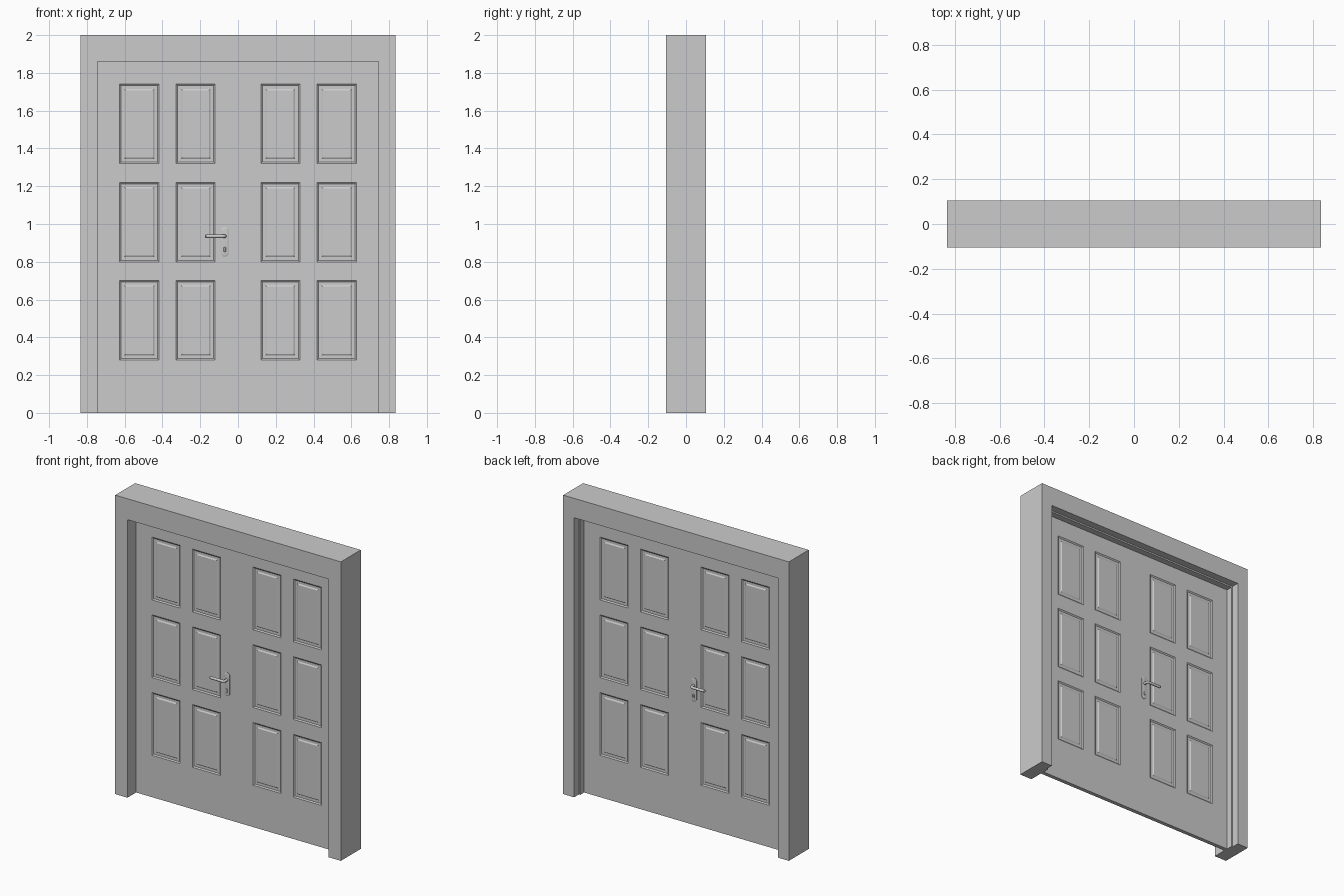
import bpy, bmesh, math

if "Cube" in bpy.data.objects:
    bpy.data.objects.remove(bpy.data.objects["Cube"])

T = 0.013            # half thickness of the door slab


def finish(name, bm, smooth=False):
    bmesh.ops.recalc_face_normals(bm, faces=bm.faces[:])
    me = bpy.data.meshes.new(name)
    bm.to_mesh(me)
    bm.free()
    ob = bpy.data.objects.new(name, me)
    bpy.context.collection.objects.link(ob)
    if smooth:
        bpy.ops.object.select_all(action='DESELECT')
        ob.select_set(True)
        bpy.context.view_layer.objects.active = ob
        bpy.ops.object.shade_smooth_by_angle(angle=math.radians(35))
    return ob


# Frame: rebated section swept round both jambs and the head, mitred corners
section = [(0.835, 2.0, -0.105), (0.745, 1.86, -0.105), (0.745, 1.86, 0.055),
           (0.755, 1.87, 0.055), (0.755, 1.87, 0.105), (0.835, 2.0, 0.105)]
bm = bmesh.new()
rings = [[bm.verts.new((sx * w, y, top * h)) for w, h, y in section]
         for sx, top in ((-1, 0), (-1, 1), (1, 1), (1, 0))]
n = len(section)
for a, b in zip(rings, rings[1:]):
    for i in range(n):
        j = (i + 1) % n
        bm.faces.new((a[i], a[j], b[j], b[i]))
bm.faces.new(rings[0])
bm.faces.new(rings[-1])
finish("door_frame", bm)

# Door slab: grid on both sides, panels cut in by stepped insets
half = [0.121, 0.327, 0.419, 0.627, 0.745]
xs = [-v for v in reversed(half)] + half
zs = [0, 0.28, 0.70, 0.80, 1.22, 1.32, 1.74, 1.86]
bm = bmesh.new()
panels = []
for y in (-T, T):
    grid = [[bm.verts.new((x, y, z)) for z in zs] for x in xs]
    for i in range(len(xs) - 1):
        for j in range(len(zs) - 1):
            f = bm.faces.new((grid[i][j], grid[i + 1][j],
                              grid[i + 1][j + 1], grid[i][j + 1]))
            if i in (1, 3, 5, 7) and j in (1, 3, 5):
                panels.append(f)
bmesh.ops.bridge_loops(bm, edges=[e for e in bm.edges if e.is_boundary])
bmesh.ops.recalc_face_normals(bm, faces=bm.faces[:])
for width, depth in ((0.008, -0.006), (0.016, 0.0), (0.008, 0.005)):
    bmesh.ops.inset_individual(bm, faces=panels, thickness=width,
                               depth=depth, use_even_offset=True)
finish("door_slab", bm)


# Rounded plate standing off the door face
def plate(name, cx, cz, r, straight, side, thick):
    bm = bmesh.new()
    loops = []
    for rr, y in ((r, 0), (r, thick * 0.5), (r * 0.85, thick * 0.85),
                  (r * 0.65, thick)):
        loop = []
        for k in range(26):
            a = math.pi * (k if k < 13 else k - 1) / 12
            dz = straight if k < 13 else -straight
            loop.append(bm.verts.new((cx + rr * math.cos(a), side * (T + y),
                                      cz + dz + rr * math.sin(a))))
        loops.append(loop)
    for a, b in zip(loops, loops[1:]):
        for i in range(26):
            j = (i + 1) % 26
            bm.faces.new((a[i], a[j], b[j], b[i]))
    bm.faces.new(loops[0])
    bm.faces.new(loops[-1])
    bmesh.ops.remove_doubles(bm, verts=bm.verts[:], dist=1e-6)
    finish(name, bm, True)


# Lever: round bar bent from the spindle to the grip
def lever(name, side):
    px, pz, reach, bend, r = -0.07, 0.935, 0.047, 0.012, 0.009
    path = [(px, T, 0)]
    for k in range(7):
        a = math.pi / 2 * k / 6
        path.append((px - bend + bend * math.cos(a),
                     reach - bend + bend * math.sin(a), a))
    path += [(-0.170, reach, math.pi / 2), (-0.175, reach, math.pi / 2)]
    bm = bmesh.new()
    rings = []
    for i, (x, y, a) in enumerate(path):
        rr = r * 0.6 if i == len(path) - 1 else r
        ring = []
        for k in range(14):
            t = 2 * math.pi * k / 14
            u = rr * math.cos(t)
            ring.append(bm.verts.new((x + u * math.cos(a),
                                      side * (y + u * math.sin(a)),
                                      pz + rr * math.sin(t))))
        rings.append(ring)
    for a, b in zip(rings, rings[1:]):
        for i in range(14):
            j = (i + 1) % 14
            bm.faces.new((a[i], a[j], b[j], b[i]))
    bm.faces.new(rings[0])
    bm.faces.new(rings[-1])
    finish(name, bm, True)


# Handle set on each side of the door
for side, label in ((-1, "front"), (1, "back")):
    plate(label + "_handle_plate", -0.07, 0.905, 0.02, 0.058, side, 0.006)
    plate(label + "_lock_cylinder", -0.07, 0.865, 0.007, 0.006, side, 0.009)
    lever(label + "_handle_lever", side)
